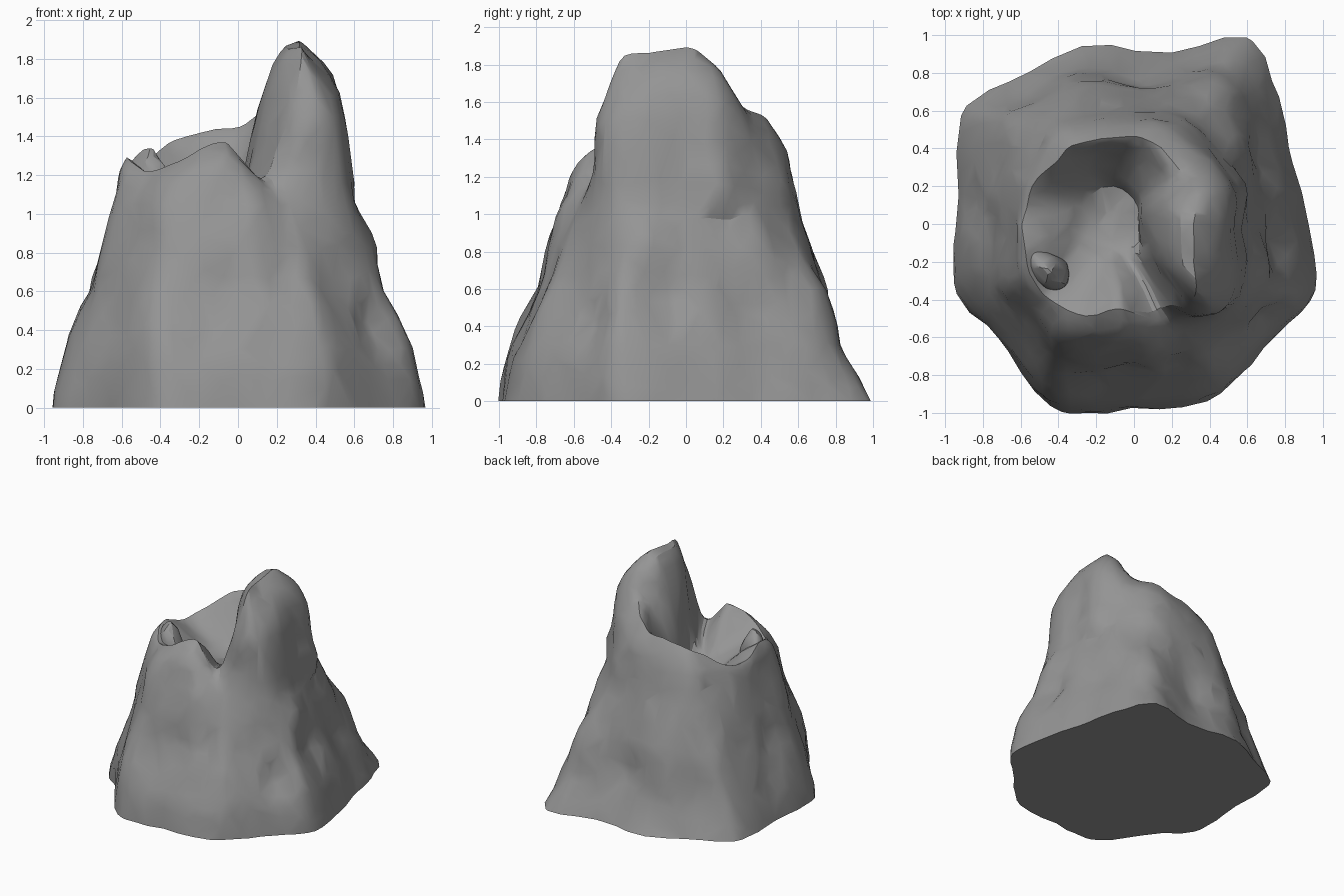
import bpy, bmesh, math
from mathutils import Vector, noise

if "Cube" in bpy.data.objects:
    bpy.data.objects.remove(bpy.data.objects["Cube"])

# Cross-section outlines, 16 stations counter-clockwise from +x
BASE = [(.92, 0), (.84, .33), (.75, .72), (.59, .99), (.2, .91), (-.25, .94), (-.62, .77), (-.91, .58),
        (-.94, .1), (-.94, -.35), (-.73, -.59), (-.43, -.97), (0, -.98), (.42, -.92), (.72, -.62), (.95, -.37)]
MID = [(.72, -.02), (.66, .27), (.60, .52), (.44, .72), (.15, .73), (-.22, .75), (-.5, .65), (-.70, .45),
       (-.76, .08), (-.75, -.3), (-.63, -.52), (-.42, -.77), (0, -.78), (.32, -.74), (.57, -.54), (.76, -.34)]
SHOULDER = [(.60, 0), (.55, .25), (.45, .42), (.32, .53), (.1, .6), (-.2, .6), (-.42, .52), (-.57, .33),
            (-.64, .05), (-.63, -.25), (-.53, -.47), (-.36, -.66), (-.02, -.68), (.22, -.58), (.45, -.49), (.6, -.3)]
# Crater rim with the tall peak on the right side
CREST = [(.32, .03, 1.88), (.32, .15, 1.79), (.26, .29, 1.60), (.14, .41, 1.52), (0, .47, 1.45), (-.2, .46, 1.42),
         (-.4, .36, 1.34), (-.52, .22, 1.23), (-.58, .05, 1.21), (-.58, -.16, 1.29), (-.45, -.37, 1.22),
         (-.3, -.49, 1.28), (-.07, -.47, 1.37), (.14, -.44, 1.2), (.33, -.38, 1.78), (.32, -.18, 1.87)]
# Knobs and hollows on the flanks: position, radius, outward push
KNOBS = [((.66, -.2, .84), .12, .02), ((.6, -.2, 1.03), .09, -.03), ((.58, .2, 1.14), .11, .05),
         ((.58, .2, .96), .1, -.03), ((-.1, -.68, 1.05), .13, -.04), ((.66, -.5, .4), .14, -.05),
         ((.72, -.1, .5), .15, -.05), ((-.7, .3, .9), .15, .03), ((-.85, .1, .3), .2, -.03),
         ((0, .8, .4), .2, -.03), ((.68, .35, .5), .15, -.04), ((-.65, -.6, .4), .15, -.03),
         ((.4, -.42, 1.5), .16, .03)]
SEG = 128
PIT = Vector((-.15, .06, 1.0))


def loop_point(pts, u):
    """Closed Catmull-Rom curve through the stations."""
    n = len(pts)
    i, f = int(u) % n, u - int(u)
    a, b, c, d = (Vector(pts[(i + k) % n]) for k in (-1, 0, 1, 2))
    return b + (c - a) * (f / 2) + (a * 2 - b * 5 + c * 4 - d) * (f * f / 2) + (b * 3 - a - c * 3 + d) * (f ** 3 / 2)


def column(u):
    """Profile of the rock from the ground, over the rim and into the crater."""
    crest = loop_point(CREST, u)
    base = loop_point(BASE, u).to_3d()
    mid = loop_point(MID, u).to_3d()
    mid.z = .6
    sh = loop_point(SHOULDER, u).to_3d()
    sh.z = 1.05
    # front and sides swell out, the back flares in
    swell = .035 * max(-1, min(1, (.5 - base.y) * 2))
    pts = []
    for k in range(8):
        t = k / 8
        p = base.lerp(mid, t)
        p.xy += base.xy.normalized() * swell * math.sin(math.pi * t)
        pts.append(p)
    pts += [mid.lerp(sh, k / 6) for k in range(6)]
    tall = min(1, max(0, (crest.z - 1.4) / .4))
    for t in (0, .14, .28, .42, .56, .7, .8, .88, .94, .98, 1):
        lin = .7 - .3 * tall
        p = sh.lerp(crest, lin * t + (1 - lin) * t ** 6)
        p.z = sh.z + (crest.z - sh.z) * t
        pts.append(p)
    floor = PIT.lerp(crest, .36)
    floor.z = PIT.z + .04
    for t in (.02, .06, .13, .24, .4, .58, .76, .9, 1):
        p = crest.lerp(floor, t ** (.85 - .48 * tall))
        p.z = crest.z + (floor.z - crest.z) * t
        pts.append(p)
    pts += [floor.lerp(PIT, k) for k in (.25, .5, .75)]
    return pts


def weather(p):
    """Push the surface with knobs and craggy noise."""
    out = Vector((p.x, p.y, 0)).normalized()
    q = p.copy()
    for c, r, a in KNOBS:
        q += out * a * math.exp(-((p - Vector(c)).length / r) ** 2)
    q += out * .04 * noise.noise(Vector((p.x * 4.5, p.y * 4.5, p.z * 1.5))) * min(1, p.z * 3)
    q += noise.noise_vector(p * 7) * .014
    q.z = 0 if p.z < 1e-4 else q.z
    return q


stone = bpy.data.materials.new("stone")
stone.diffuse_color = (.3, .3, .3, 1)
stone.use_nodes = True
stone.node_tree.nodes["Principled BSDF"].inputs["Base Color"].default_value = stone.diffuse_color


def finish(bm, name, ratio):
    """Make the object, reduce it to irregular facets and shade it."""
    bmesh.ops.recalc_face_normals(bm, faces=bm.faces[:])
    me = bpy.data.meshes.new(name)
    bm.to_mesh(me)
    bm.free()
    me.materials.append(stone)
    ob = bpy.data.objects.new(name, me)
    bpy.context.collection.objects.link(ob)
    bpy.ops.object.select_all(action='DESELECT')
    ob.select_set(True)
    bpy.context.view_layer.objects.active = ob
    dec = ob.modifiers.new("facets", 'DECIMATE')
    dec.ratio = ratio
    bpy.ops.object.modifier_apply(modifier=dec.name)
    bpy.ops.object.shade_smooth_by_angle(angle=math.radians(25))


# Main rock body with crater
bm = bmesh.new()
cols = [[bm.verts.new(weather(p)) for p in column(16 * s / SEG)] for s in range(SEG)]
for s in range(SEG):
    a, b = cols[s], cols[(s + 1) % SEG]
    for k in range(len(a) - 1):
        bm.faces.new((a[k], b[k], b[k + 1], a[k + 1]))
pit = bm.verts.new(weather(PIT))
for s in range(SEG):
    bm.faces.new((cols[s][-1], cols[(s + 1) % SEG][-1], pit))
bm.faces.new([c[0] for c in reversed(cols)])
finish(bm, "crater_rock", .25)

# Small horn standing on the left of the rim
bm = bmesh.new()
bmesh.ops.create_icosphere(bm, subdivisions=3, radius=1)
for v in bm.verts:
    taper = 1 - .25 * v.co.z
    v.co = Vector((-.47 + v.co.x * .13 * taper, -.24 + v.co.y * .1 * taper - v.co.x * .05, 1.16 + v.co.z * .18))
    v.co += noise.noise_vector(v.co * 8) * .025
finish(bm, "rim_horn", .5)
